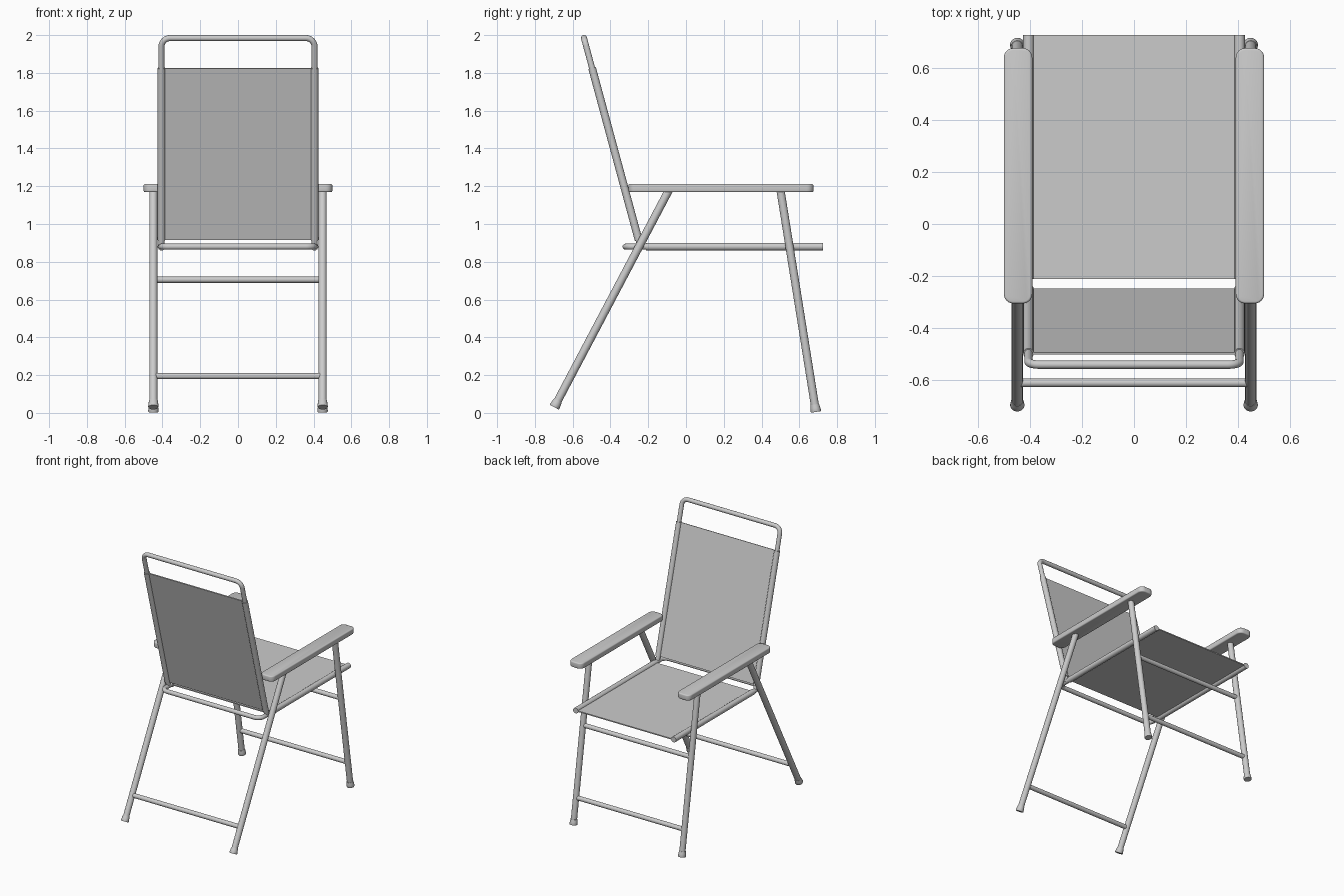
import bpy
import bmesh
from math import radians
from mathutils import Vector

if "Cube" in bpy.data.objects:
    bpy.data.objects.remove(bpy.data.objects["Cube"])


def smooth(obj):
    bpy.ops.object.select_all(action='DESELECT')
    obj.select_set(True)
    bpy.context.view_layer.objects.active = obj
    bpy.ops.object.shade_smooth_by_angle(angle=radians(35))


def tube(name, points, radius, radii=None):
    """Round capped tube through points; radii scale the radius per point."""
    curve = bpy.data.curves.new(name, 'CURVE')
    curve.dimensions = '3D'
    curve.bevel_depth = radius
    curve.bevel_resolution = 6
    curve.use_fill_caps = True
    spline = curve.splines.new('POLY')
    spline.points.add(len(points) - 1)
    for i, p in enumerate(points):
        spline.points[i].co = (*p, 1)
        spline.points[i].radius = radii[i] if radii else 1
    obj = bpy.data.objects.new(name, curve)
    bpy.context.collection.objects.link(obj)
    bpy.ops.object.select_all(action='DESELECT')
    obj.select_set(True)
    bpy.context.view_layer.objects.active = obj
    bpy.ops.object.convert(target='MESH')
    obj = bpy.context.object
    smooth(obj)
    return obj


def rounded(points, r, steps=8):
    """Path with its inner corners rounded off."""
    pts = [Vector(p) for p in points]
    out = [pts[0]]
    for a, b, c in zip(pts, pts[1:], pts[2:]):
        p, q = b + (a - b).normalized() * r, b + (c - b).normalized() * r
        for i in range(steps + 1):
            t = i / steps
            w = 0.83  # weighted conic, close to a circular arc at 90 degrees
            w = 0.7071
            k = (1 - t) ** 2 + 2 * w * t * (1 - t) + t * t
            out.append((p * (1 - t) ** 2 + b * 2 * w * t * (1 - t) + q * t * t) / k)
    return out + [pts[-1]]


def panel(name, p, q, half_width, thick):
    """Thin fabric sheet spanning x between two side points."""
    p, q = Vector(p), Vector(q)
    n = (q - p).cross(Vector((1, 0, 0))).normalized() * thick / 2
    bm = bmesh.new()
    for x in (-half_width, half_width):
        for v in (p - n, p + n, q + n, q - n):
            bm.verts.new((x, v.y, v.z))
    bmesh.ops.convex_hull(bm, input=bm.verts)
    mesh = bpy.data.meshes.new(name)
    bm.to_mesh(mesh)
    bm.free()
    obj = bpy.data.objects.new(name, mesh)
    bpy.context.collection.objects.link(obj)


def lerp(a, b, z):
    """Point (y, z) on a leg line at height z."""
    t = (z - a[1]) / (b[1] - a[1])
    return a[0] + (b[0] - a[0]) * t


TX, LX = 0.405, 0.448
BACK_LOW, BACK_TOP = (-0.24, 0.875), (-0.54, 1.984)
REAR = ((-0.09, 1.18), (-0.697, 0.03))
FRONT = ((0.50, 1.18), (0.688, 0.005))

# Bent tube frames of the back and the seat
tube("back_frame", rounded([(-TX, *BACK_LOW), (-TX, *BACK_TOP),
                            (TX, *BACK_TOP), (TX, *BACK_LOW)], 0.045), 0.016)
tube("seat_frame", rounded([(-TX, 0.722, 0.88), (-TX, -0.32, 0.88),
                            (TX, -0.32, 0.88), (TX, 0.722, 0.88)], 0.045), 0.016)

# Fabric slings with sleeves around the side tubes
slings = {
    "back_sling": ((lerp(BACK_LOW, BACK_TOP, 0.916), 0.916),
                   (lerp(BACK_LOW, BACK_TOP, 1.825), 1.825)),
    "seat_sling": ((-0.212, 0.88), (0.725, 0.88)),
}
for name, (a, b) in slings.items():
    panel(name, (0, *a), (0, *b), TX - 0.005, 0.008)
    for side, s in (("left", -1), ("right", 1)):
        tube(f"{name}_sleeve_{side}", [(s * TX, *a), (s * TX, *b)], 0.0205)

# Legs with flared rubber feet
for side, s in (("left", -1), ("right", 1)):
    for name, (top, low) in (("rear_leg", REAR), ("front_leg", FRONT)):
        a, b = Vector((s * LX, *top)), Vector((s * LX, *low))
        d = (b - a).normalized()
        tube(f"{name}_{side}", [a, b - d * 0.01], 0.0215)
        tube(f"{name}_foot_{side}", [b - d * 0.04, b - d * 0.022, b - d * 0.005, b],
             0.028, [0.82, 0.92, 1, 0.93])

# Cross bars between the legs
for name, leg, z in (("rear_bar", REAR, 0.195), ("front_low_bar", FRONT, 0.195),
                     ("front_high_bar", FRONT, 0.705)):
    y = lerp(*leg, z)
    tube(name, [(-LX, y, z), (LX, y, z)], 0.0165)

# Armrests: rounded slabs
for side, s in (("left", -1), ("right", 1)):
    bpy.ops.mesh.primitive_cube_add(size=1, location=(s * 0.445, 0.185, 1.19))
    arm = bpy.context.object
    arm.name = f"armrest_{side}"
    bm = bmesh.new()
    bm.from_mesh(arm.data)
    bmesh.ops.scale(bm, vec=(0.109, 0.98, 0.043), verts=bm.verts)
    upright = [e for e in bm.edges
               if abs(e.verts[0].co.z - e.verts[1].co.z) > 0.01]
    bmesh.ops.bevel(bm, geom=upright, offset=0.036, segments=6,
                    profile=0.5, affect='EDGES')
    rims = [e for e in bm.edges
            if abs(e.verts[0].co.z - e.verts[1].co.z) < 0.01]
    bmesh.ops.bevel(bm, geom=rims, offset=0.008, segments=3,
                    profile=0.5, affect='EDGES')
    bm.to_mesh(arm.data)
    bm.free()
    smooth(arm)
